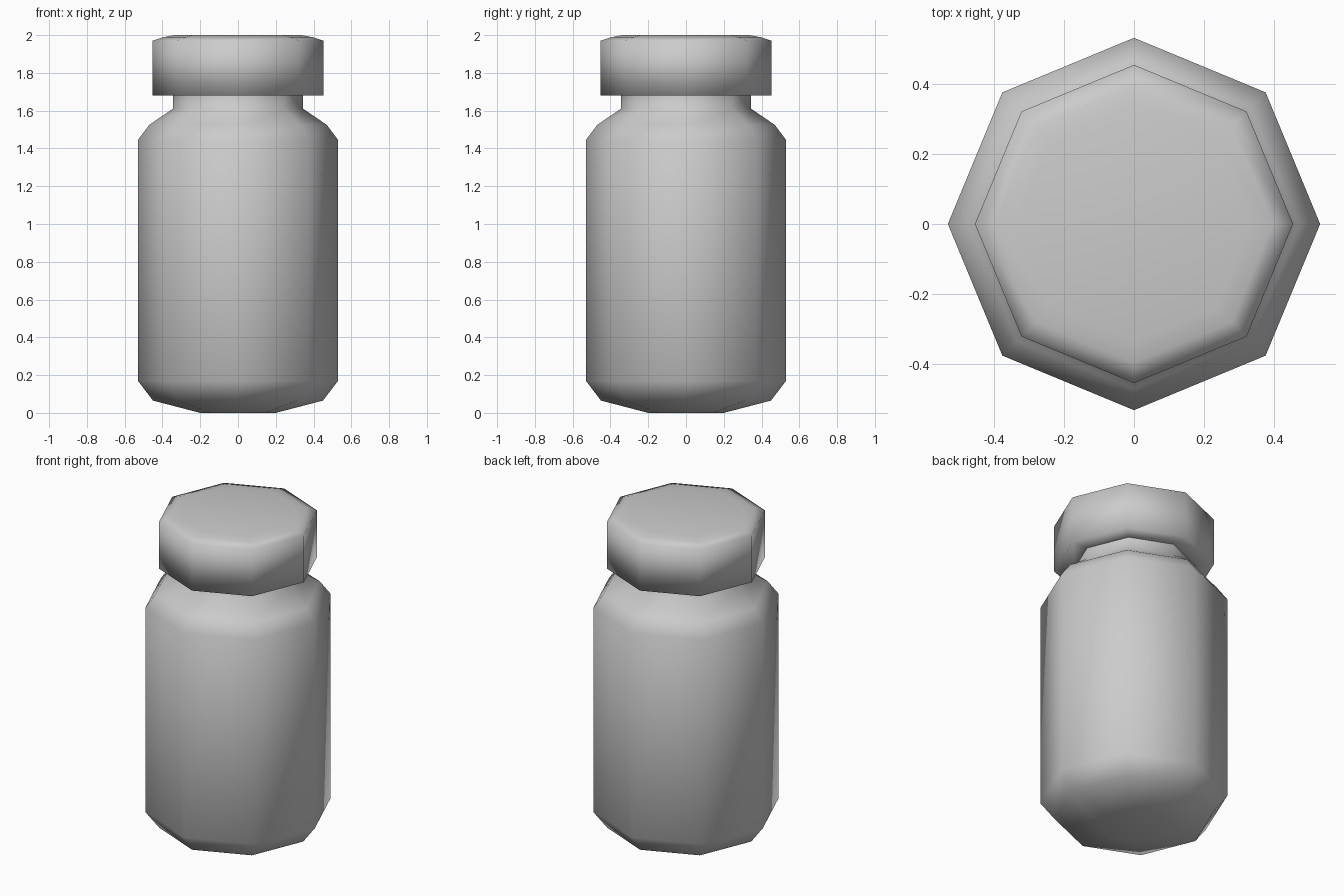
import bpy, bmesh
from math import cos, sin, pi

if "Cube" in bpy.data.objects:
    bpy.data.objects.remove(bpy.data.objects["Cube"])

SIDES = 8


def lathe(name, profile, angle):
    """Revolve (radius, height) points into a closed eight-sided solid."""
    bm = bmesh.new()
    rings = [[bm.verts.new((r * cos(2 * pi * i / SIDES), r * sin(2 * pi * i / SIDES), z))
              for i in range(SIDES)] for r, z in profile]
    for low, high in zip(rings, rings[1:]):
        for i in range(SIDES):
            j = (i + 1) % SIDES
            bm.faces.new((low[i], low[j], high[j], high[i]))
    bm.faces.new(rings[0][::-1])
    bm.faces.new(rings[-1])
    bmesh.ops.recalc_face_normals(bm, faces=bm.faces)
    mesh = bpy.data.meshes.new(name)
    bm.to_mesh(mesh)
    bm.free()
    obj = bpy.data.objects.new(name, mesh)
    bpy.context.collection.objects.link(obj)
    bpy.ops.object.select_all(action='DESELECT')
    bpy.context.view_layer.objects.active = obj
    obj.select_set(True)
    bpy.ops.object.shade_smooth_by_angle(angle=angle)
    return obj


# Bottle: shallow base, straight body, shoulder and neck reaching into the cap
lathe("bottle_body", [(0.20, 0.0), (0.45, 0.065), (0.53, 0.17), (0.53, 1.445),
                      (0.47, 1.525), (0.345, 1.61), (0.345, 1.70)], pi / 3)

# Cap: wide collar with a softly bevelled top
lathe("bottle_cap", [(0.33, 1.68), (0.453, 1.68), (0.453, 1.97),
                     (0.395, 1.989), (0.335, 2.0)], pi * 0.52)
